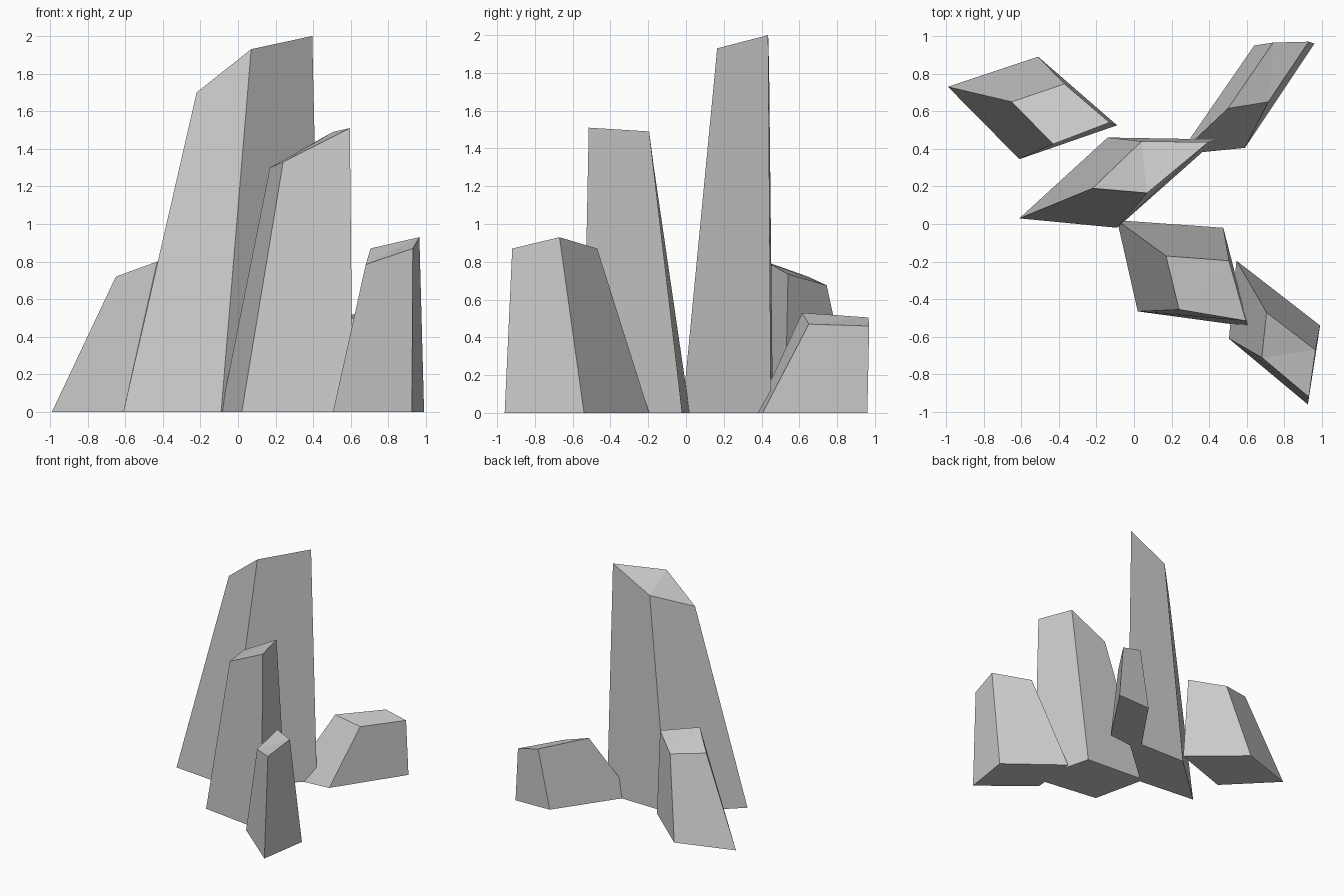
import bpy
import bmesh


def rock(name, base, top):
    """Tapered four-sided block: ground outline plus slanted cap, both counter-clockwise."""
    bm = bmesh.new()
    lower = [bm.verts.new((x, y, 0)) for x, y in base]
    upper = [bm.verts.new(p) for p in top]
    bm.faces.new(lower[::-1])
    for i in range(4):
        j = (i + 1) % 4
        bm.faces.new((lower[i], lower[j], upper[j], upper[i]))
    # The cap is slightly bent along its 1-3 diagonal
    bm.faces.new((upper[0], upper[1], upper[3]))
    bm.faces.new((upper[1], upper[2], upper[3]))
    bmesh.ops.recalc_face_normals(bm, faces=bm.faces)
    mesh = bpy.data.meshes.new(name)
    bm.to_mesh(mesh)
    bm.free()
    obj = bpy.data.objects.new(name, mesh)
    bpy.context.collection.objects.link(obj)
    return obj


# Tallest pillar in the middle
rock("tall_rock",
     [(-0.61, 0.03), (-0.09, -0.02), (0.44, 0.45), (-0.14, 0.46)],
     [(-0.22, 0.19, 1.70), (0.07, 0.165, 1.93), (0.395, 0.435, 2.0), (0.04, 0.44, 1.82)])

# Second pillar in front of it
rock("front_rock",
     [(-0.09, 0.02), (0.02, -0.465), (0.61, -0.545), (0.475, -0.02)],
     [(0.17, -0.17, 1.30), (0.24, -0.455, 1.33), (0.595, -0.515, 1.51), (0.505, -0.195, 1.49)])

# Short rock at the front right
rock("front_right_rock",
     [(0.545, -0.195), (0.505, -0.61), (0.925, -0.96), (0.99, -0.54)],
     [(0.705, -0.47, 0.87), (0.68, -0.71, 0.785), (0.93, -0.92, 0.87), (0.965, -0.67, 0.93)])

# Low rock at the back left
rock("back_left_rock",
     [(-0.99, 0.73), (-0.61, 0.345), (-0.09, 0.525), (-0.51, 0.89)],
     [(-0.65, 0.65, 0.72), (-0.43, 0.425, 0.80), (-0.13, 0.54, 0.735), (-0.37, 0.745, 0.675)])

# Lowest rock at the back right, its inner corner buried in the tall one
rock("back_right_rock",
     [(0.24, 0.37), (0.59, 0.405), (0.96, 0.96), (0.64, 0.95)],
     [(0.50, 0.615, 0.53), (0.715, 0.65, 0.47), (0.93, 0.97, 0.46), (0.74, 0.965, 0.505)])
